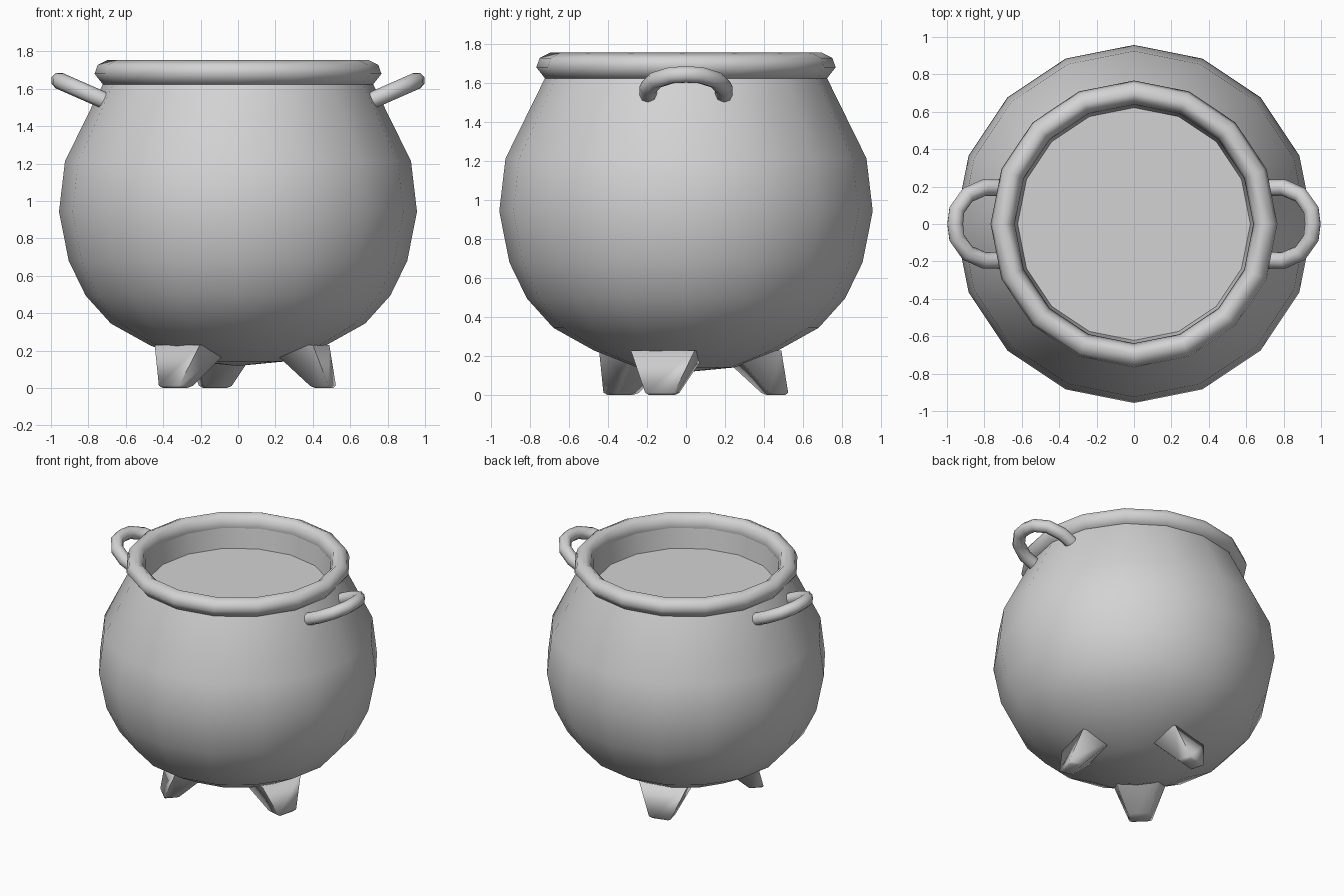
import bpy, bmesh, math
from mathutils import Matrix, Vector

if "Cube" in bpy.data.objects:
    bpy.data.objects.remove(bpy.data.objects["Cube"])

iron = bpy.data.materials.new("grey iron")
iron.diffuse_color = (0.65, 0.65, 0.65, 1)
iron.use_nodes = True
iron.node_tree.nodes["Principled BSDF"].inputs["Base Color"].default_value = iron.diffuse_color
SIDES = 16


def finish(name, bm, angle):
    bmesh.ops.remove_doubles(bm, verts=bm.verts, dist=1e-4)
    bmesh.ops.recalc_face_normals(bm, faces=bm.faces)
    me = bpy.data.meshes.new(name)
    bm.to_mesh(me)
    bm.free()
    ob = bpy.data.objects.new(name, me)
    bpy.context.collection.objects.link(ob)
    me.materials.append(iron)
    smooth(ob, angle)
    return ob


def smooth(ob, angle):
    bpy.ops.object.select_all(action='DESELECT')
    ob.select_set(True)
    bpy.context.view_layer.objects.active = ob
    bpy.ops.object.shade_smooth_by_angle(angle=math.radians(angle))


def lathe(name, profile, closed=False, angle=80):
    """Spin (radius, height) points around the z axis."""
    bm = bmesh.new()
    vs = [bm.verts.new((r, 0, z)) for r, z in profile]
    pairs = list(zip(vs, vs[1:])) + ([(vs[-1], vs[0])] if closed else [])
    es = [bm.edges.new(p) for p in pairs]
    bmesh.ops.spin(bm, geom=vs + es, cent=(0, 0, 0), axis=(0, 0, 1),
                   angle=math.tau, steps=SIDES, use_merge=True)
    return finish(name, bm, angle)


# Round belly
lathe("pot_body", [(0, 0.118), (0.25, 0.142), (0.47, 0.228), (0.68, 0.345),
                   (0.815, 0.495), (0.905, 0.68), (0.957, 0.943),
                   (0.925, 1.213), (0.72, 1.63)])

# Flat filling and the short inner wall above it
filling = lathe("pot_filling", [(0, 1.515), (0.622, 1.515), (0.64, 1.66)],
                angle=40)
filling.data.flip_normals() if filling.data.polygons[0].normal.z < 0 else None

# Thick rolled rim
lathe("pot_rim", [(0.72, 1.62), (0.767, 1.68), (0.75, 1.728), (0.695, 1.755),
                  (0.655, 1.725), (0.638, 1.665), (0.66, 1.62)], closed=True)

# Three tapered feet leaning outwards
for i in range(3):
    bm = bmesh.new()
    rings = []
    for r0, r1, w, z in ((0.43, 0.525, 0.072, 0), (0.20, 0.46, 0.17, 0.23)):
        rings.append([bm.verts.new(p) for p in
                      ((r0, -w, z), (r1, -w, z), (r1, w, z), (r0, w, z))])
    low, top = rings
    bm.faces.new(low)
    bm.faces.new(top)
    for k in range(4):
        j = (k + 1) % 4
        bm.faces.new((low[k], low[j], top[j], top[k]))
    edges = [e for e in bm.edges if max(v.co.z for v in e.verts) < 0.01]
    bmesh.ops.bevel(bm, geom=edges, offset=0.014, segments=1, affect='EDGES')
    bm.transform(Matrix.Rotation(math.radians(-15 + 120 * i), 4, 'Z'))
    finish("foot_%d" % (i + 1), bm, 95)

# Two loop handles tilted upwards
half = [(0.705, 0.193), (0.80, 0.195), (0.89, 0.155), (0.947, 0.075)]
path = half + [(0.956, 0)] + [(x, -y) for x, y in reversed(half)]
for side, label in ((1, "right"), (-1, "left")):
    cu = bpy.data.curves.new(label + "_handle", 'CURVE')
    cu.dimensions = '3D'
    cu.bevel_depth = 0.045
    cu.bevel_resolution = 2
    cu.use_fill_caps = True
    sp = cu.splines.new('POLY')
    sp.points.add(len(path) - 1)
    for p, (x, y) in zip(sp.points, path):
        p.co = (side * x, side * y, 1.535 + 0.44 * (x - 0.71), 1)
    ob = bpy.data.objects.new(label + "_handle", cu)
    bpy.context.collection.objects.link(ob)
    cu.materials.append(iron)
    bpy.ops.object.select_all(action='DESELECT')
    ob.select_set(True)
    bpy.context.view_layer.objects.active = ob
    bpy.ops.object.convert(target='MESH')
    smooth(bpy.context.view_layer.objects.active, 60)
